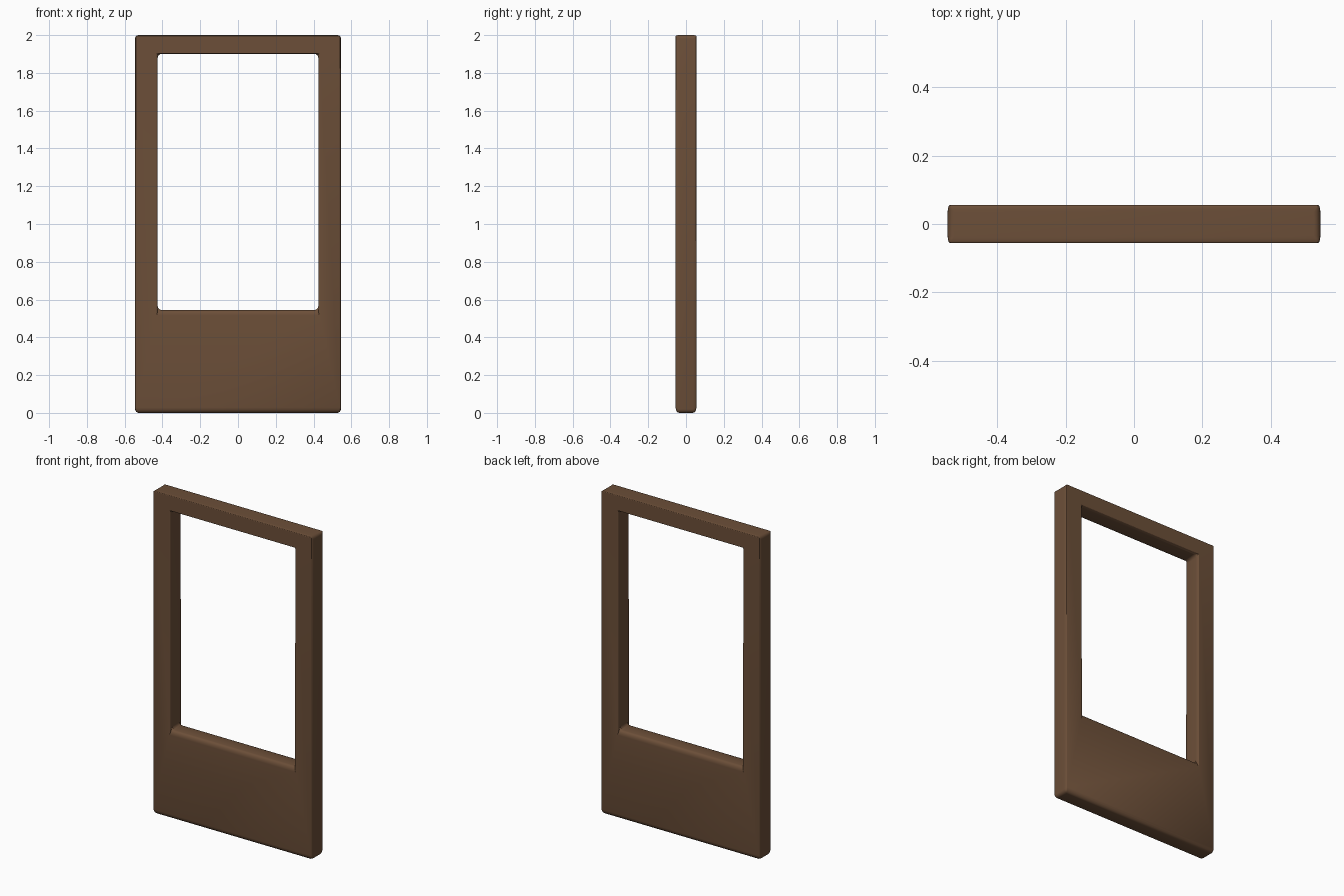
import bpy, bmesh

if "Cube" in bpy.data.objects:
    bpy.data.objects.remove(bpy.data.objects["Cube"])

HALF_DEPTH = 0.055

# Brown finish
mat = bpy.data.materials.new("dark_brown_wood")
mat.diffuse_color = (0.15, 0.078, 0.04, 1)
mat.use_nodes = True
mat.node_tree.nodes["Principled BSDF"].inputs["Base Color"].default_value = mat.diffuse_color


def rect(bm, hx, z0, z1, y):
    return [bm.verts.new((x, y, z)) for x, z in
            ((-hx, z0), (hx, z0), (hx, z1), (-hx, z1))]


# Door slab with a tall window opening: outer and inner loops, front and back
bm = bmesh.new()
loops = [rect(bm, 0.545, 0.0, 2.0, -HALF_DEPTH),
         rect(bm, 0.425, 0.545, 1.90, -HALF_DEPTH),
         rect(bm, 0.425, 0.545, 1.90, HALF_DEPTH),
         rect(bm, 0.545, 0.0, 2.0, HALF_DEPTH)]
for k in range(4):
    a, b = loops[k], loops[(k + 1) % 4]
    for i in range(4):
        j = (i + 1) % 4
        bm.faces.new((a[i], a[j], b[j], b[i]))
bmesh.ops.recalc_face_normals(bm, faces=bm.faces)
mesh = bpy.data.meshes.new("door_frame")
bm.to_mesh(mesh)
bm.free()
mesh.materials.append(mat)
door = bpy.data.objects.new("door_frame", mesh)
bpy.context.collection.objects.link(door)

# Softly rounded edges
bev = door.modifiers.new("round_edges", "BEVEL")
bev.width = 0.02
bev.segments = 4
bev.limit_method = 'ANGLE'
bpy.context.view_layer.objects.active = door
door.select_set(True)
bpy.ops.object.modifier_apply(modifier=bev.name)
bpy.ops.object.shade_smooth_by_angle()
